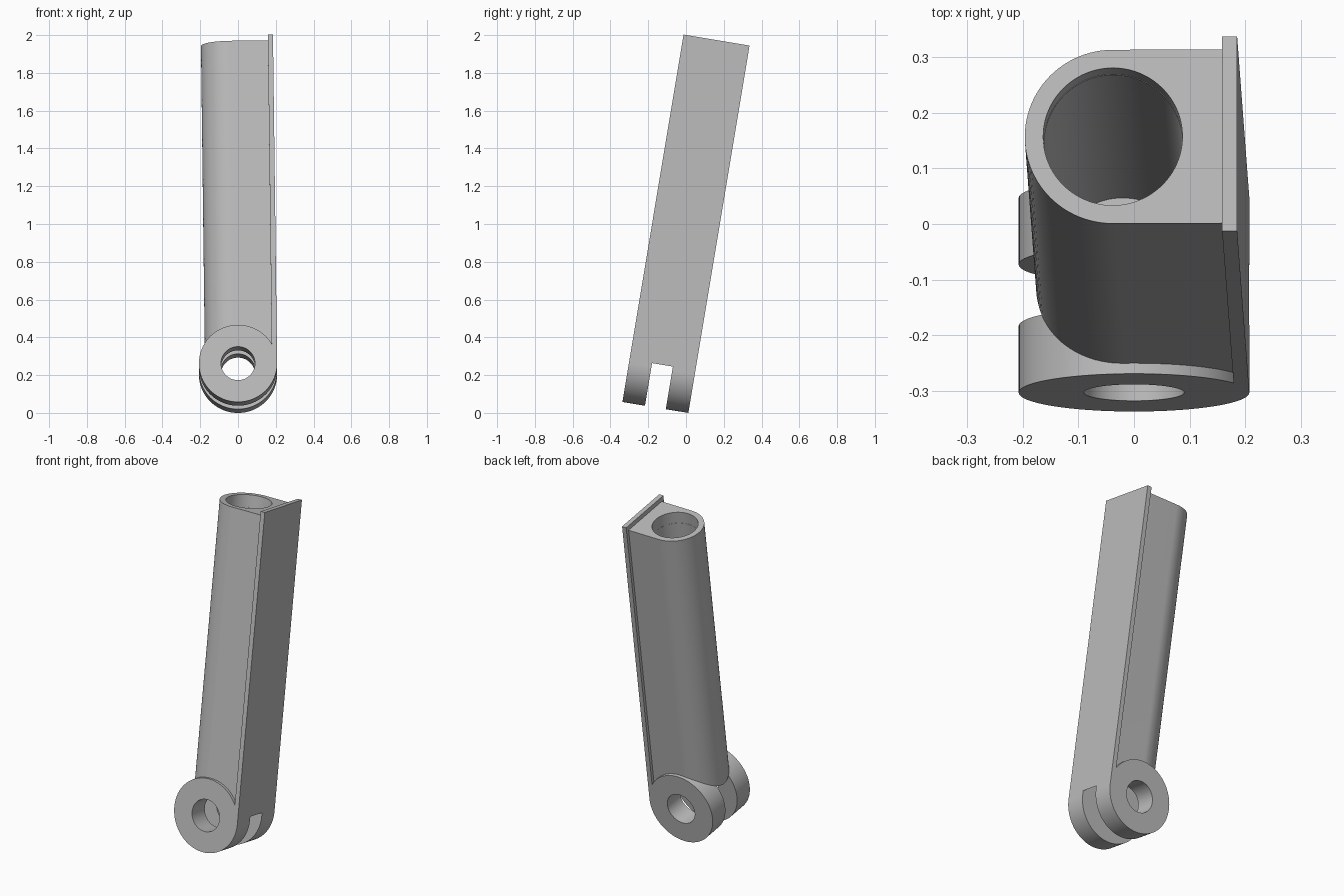
import bpy, bmesh, math
from mathutils import Matrix, Vector

if "Cube" in bpy.data.objects:
    bpy.data.objects.remove(bpy.data.objects["Cube"], do_unlink=True)

SEG = 96
WIDTH = 0.177        # half depth of hinge and plate
HINGE_R = 0.207
SLOT = 0.056         # half width of the hinge slot
TOP = 1.762          # plate end, measured from the hinge pin
TUBE_TOP = TOP - 0.027
TUBE_X, TUBE_R, BORE_R = -0.0165, 0.158, 0.125
LEAN = Matrix.Rotation(-0.0124, 4, 'Y')

grey = bpy.data.materials.new("plain grey")
grey.use_nodes = True
grey.diffuse_color = (0.5, 0.5, 0.5, 1)
grey.node_tree.nodes["Principled BSDF"].inputs["Base Color"].default_value = (0.5, 0.5, 0.5, 1)


def prism(name, outline, start, end, axis='Z', matrix=Matrix()):
    """Extrude a closed 2D outline along Z, or along Y for hinge parts."""
    bm = bmesh.new()
    face = bm.faces.new([bm.verts.new((a, b, start)) for a, b in outline])
    moved = bmesh.ops.extrude_face_region(bm, geom=[face])["geom"]
    bmesh.ops.translate(bm, vec=(0, 0, end - start),
                        verts=[v for v in moved if isinstance(v, bmesh.types.BMVert)])
    if axis == 'Y':
        bm.transform(Matrix.Rotation(math.radians(-90), 4, 'X'))
    bm.transform(matrix)
    bmesh.ops.recalc_face_normals(bm, faces=bm.faces)
    mesh = bpy.data.meshes.new(name)
    bm.to_mesh(mesh)
    bm.free()
    mesh.materials.append(grey)
    obj = bpy.data.objects.new(name, mesh)
    bpy.context.collection.objects.link(obj)
    return obj


def arc(x, radius, start=0.0, sweep=360.0, n=SEG):
    count = n if sweep == 360 else n + 1
    angles = [math.radians(start + sweep * i / n) for i in range(count)]
    return [(x + radius * math.cos(a), radius * math.sin(a)) for a in angles]


def combine(target, other, operation):
    mod = target.modifiers.new(operation.title(), 'BOOLEAN')
    mod.operation, mod.solver, mod.object = operation, 'EXACT', other
    bpy.context.view_layer.objects.active = target
    bpy.ops.object.modifier_apply(modifier=mod.name)
    bpy.data.objects.remove(other, do_unlink=True)


# Hinge barrel, backing plate and D-shaped tube
arm = prism("hinged_tube_arm", arc(0, HINGE_R), -WIDTH, WIDTH, 'Y')
plate = prism("backing_plate", [(0.18, -WIDTH), (HINGE_R, -WIDTH), (HINGE_R, WIDTH), (0.18, WIDTH)],
              0, TOP, matrix=LEAN)
d_shape = [(0.19, -TUBE_R), (0.19, TUBE_R)] + arc(TUBE_X, TUBE_R, 90, 180, SEG // 2)
tube = prism("tube", d_shape, 0, TUBE_TOP, matrix=LEAN)
for part in (plate, tube):
    combine(arm, part, 'UNION')

# Blind bore with a shallow counterbore, hinge slot and pin hole
cutters = [
    prism("bore", arc(TUBE_X, BORE_R - 0.001), 0.32, TUBE_TOP + 0.1, matrix=LEAN),
    prism("counterbore", arc(TUBE_X, BORE_R), TUBE_TOP - 0.07, TUBE_TOP + 0.1, matrix=LEAN),
    prism("slot", arc(0, HINGE_R + 0.001), -SLOT, SLOT, 'Y'),
    prism("pin_hole", arc(0, 0.09, n=64), -0.3, 0.3, 'Y'),
]
for cutter in cutters:
    cutter.hide_render = True
    combine(arm, cutter, 'DIFFERENCE')

# Tilt the arm backwards and stand it on the ground
arm.data.transform(Matrix.Translation(Vector((0, -0.128, 0.233)))
                   @ Matrix.Rotation(math.radians(-9.45), 4, 'X'))
bpy.ops.object.select_all(action='DESELECT')
arm.select_set(True)
bpy.context.view_layer.objects.active = arm
bpy.ops.object.shade_smooth_by_angle(angle=math.radians(30))
